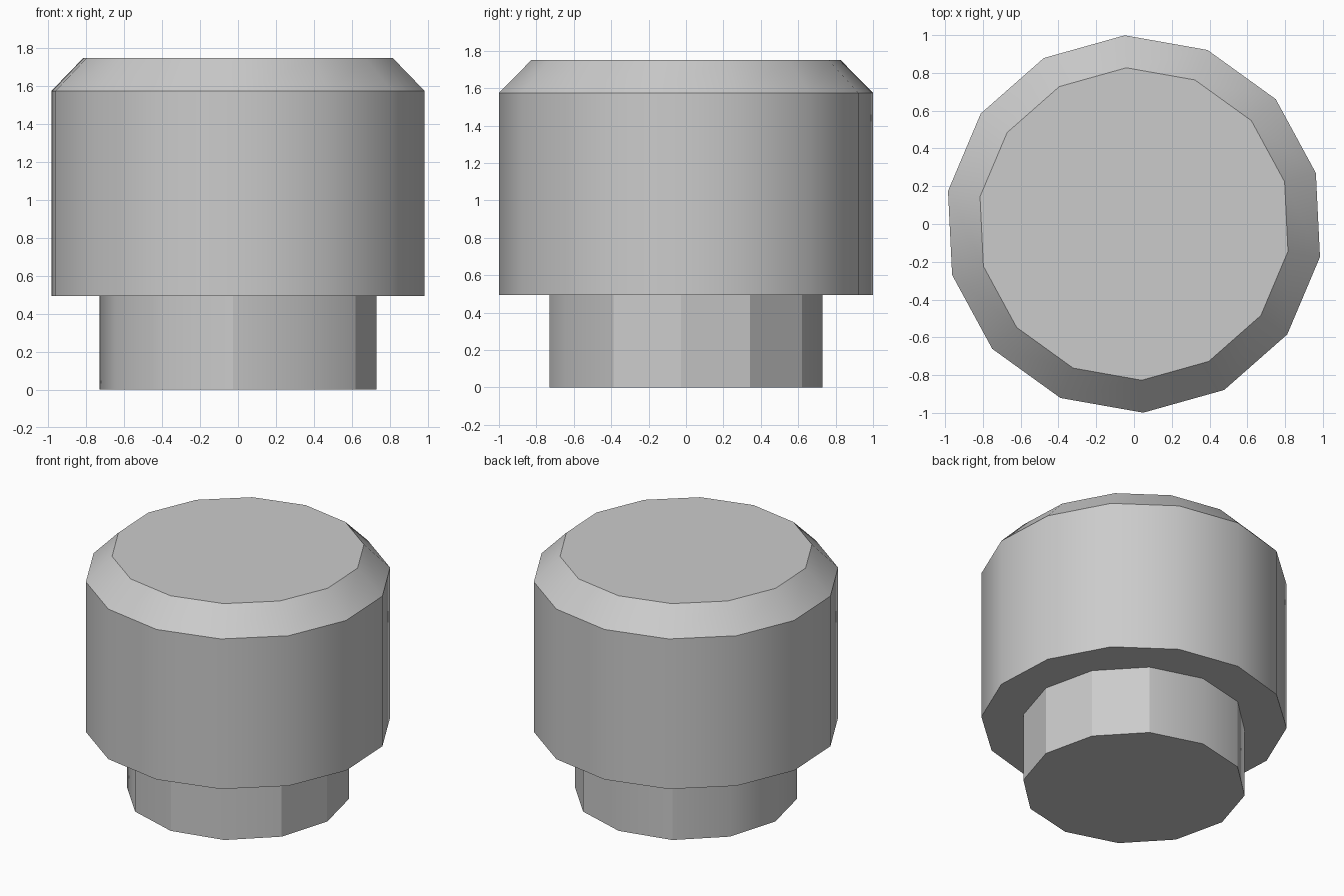
import bpy
import bmesh
from math import cos, sin, radians, tau

cube = bpy.data.objects.get("Cube")
if cube:
    bpy.data.objects.remove(cube, do_unlink=True)

# One plain grey for the whole model
grey = bpy.data.materials.new("plain grey")
grey.use_nodes = True
colour = (0.6, 0.6, 0.6, 1)
grey.diffuse_color = colour
grey.node_tree.nodes["Principled BSDF"].inputs["Base Color"].default_value = colour


def turned_part(name, profile, sides, phase, creases=()):
    """Closed prism from (radius, height) rings; creases are hard upright edges."""
    bm = bmesh.new()
    rings = []
    for radius, z in profile:
        angles = [radians(phase) + tau * i / sides for i in range(sides)]
        rings.append([bm.verts.new((radius * cos(a), radius * sin(a), z)) for a in angles])
    bm.faces.new(rings[0][::-1])
    bm.faces.new(rings[-1])
    for low, high in zip(rings, rings[1:]):
        for i in range(sides):
            j = (i + 1) % sides
            bm.faces.new((low[i], low[j], high[j], high[i]))
        for i in creases:
            bm.edges.get((low[i], high[i])).smooth = False
    # Rims stay sharp, sides are smooth
    for ring in rings:
        for i in range(sides):
            bm.edges.get((ring[i], ring[(i + 1) % sides])).smooth = False
    for face in bm.faces:
        face.smooth = True
    mesh = bpy.data.meshes.new(name)
    bm.to_mesh(mesh)
    bm.free()
    mesh.materials.append(grey)
    obj = bpy.data.objects.new(name, mesh)
    bpy.context.collection.objects.link(obj)
    return obj


# Narrow foot, partly faceted
turned_part("foot", [(0.73, 0), (0.73, 0.493)], 12, -2, creases=(0, 1, 2, 4, 9, 11))

# Wide body with a chamfered top
turned_part("body", [(1, 0.493), (1, 1.575), (0.828, 1.75)], 14, 92.8)
